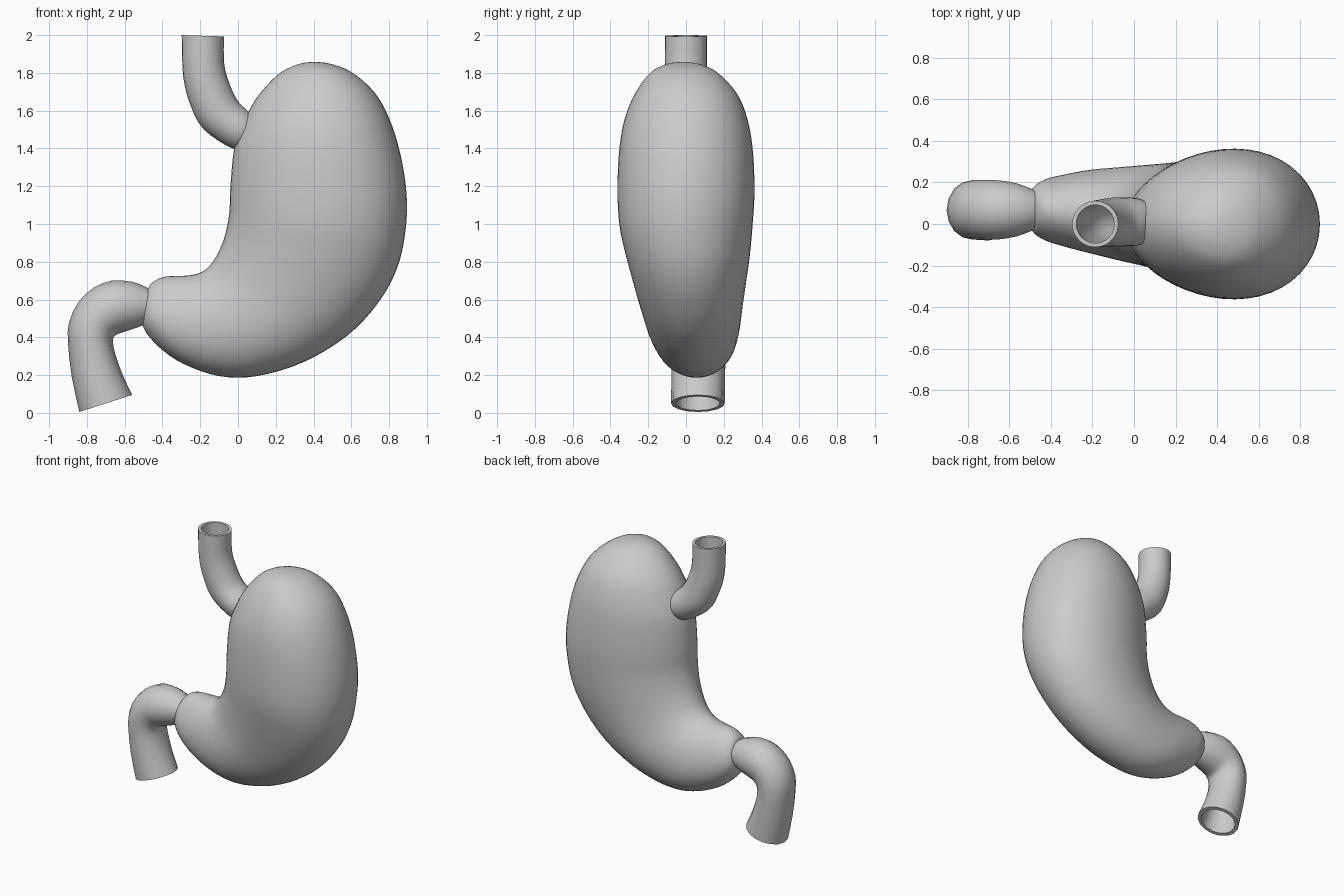
import bpy, bmesh, math
from mathutils import Vector


def smooth_path(rows, steps):
    """Catmull-Rom interpolation through section rows."""
    out = []
    for i in range(len(rows) - 1):
        p = [rows[max(i - 1, 0)], rows[i], rows[i + 1], rows[min(i + 2, len(rows) - 1)]]
        for s in range(steps):
            t = s / steps
            out.append([0.5 * (2 * b + (c - a) * t + (2 * a - 5 * b + 4 * c - d) * t * t
                        + (3 * b - a - 3 * c + d) * t ** 3) for a, b, c, d in zip(*p)])
    out.append(list(rows[-1]))
    return out


def loft(name, rows, segs, steps, egg=0.0, wall=0.0):
    """Rows: inner x,z, outer x,z, half depth, y centre. wall > 0 makes an open hollow tube."""
    rings = []
    for ax, az, bx, bz, hw, cy in smooth_path(rows, steps):
        a, b = Vector((ax, cy, az)), Vector((bx, cy, bz))
        mid, half = (a + b) / 2, (b - a) / 2
        ring = []
        for k in range(segs):
            t = 2 * math.pi * k / segs
            y = hw * math.sin(t) * (1 + egg * math.cos(t))
            ring.append(mid + half * math.cos(t) + Vector((0, y, 0)))
        rings.append((mid, ring))
    if wall:
        rings += [(m, [m + (p - m) * (1 - wall) for p in r]) for m, r in reversed(rings)]
    bm = bmesh.new()
    loops = [[bm.verts.new(p) for p in r] for _, r in rings]
    for r, q in zip(loops, loops[1:]):
        for k in range(segs):
            n = (k + 1) % segs
            bm.faces.new((r[k], r[n], q[n], q[k]))
    if wall:
        # join outer and inner skins at the hidden end
        for k in range(segs):
            n = (k + 1) % segs
            bm.faces.new((loops[-1][k], loops[-1][n], loops[0][n], loops[0][k]))
    else:
        bm.faces.new(loops[0])
        bm.faces.new(loops[-1])
    bmesh.ops.recalc_face_normals(bm, faces=bm.faces)
    me = bpy.data.meshes.new(name)
    bm.to_mesh(me)
    bm.free()
    ob = bpy.data.objects.new(name, me)
    bpy.context.collection.objects.link(ob)
    bpy.ops.object.select_all(action='DESELECT')
    ob.select_set(True)
    bpy.context.view_layer.objects.active = ob
    bpy.ops.object.shade_smooth_by_angle(angle=math.radians(50))
    return ob


# Stomach pouch, from the dome down to the narrow outlet
body = [
    (0.385, 1.858, 0.415, 1.858, 0.015, -0.015),
    (0.31, 1.843, 0.49, 1.848, 0.09, -0.015),
    (0.21, 1.79, 0.60, 1.805, 0.18, -0.01),
    (0.10, 1.67, 0.72, 1.70, 0.27, 0),
    (0.025, 1.53, 0.80, 1.56, 0.325, 0),
    (-0.02, 1.40, 0.86, 1.37, 0.352, 0),
    (-0.04, 1.20, 0.893, 1.15, 0.36, 0),
    (-0.047, 1.05, 0.885, 0.95, 0.35, 0),
    (-0.075, 0.92, 0.84, 0.76, 0.325, 0.01),
    (-0.12, 0.82, 0.74, 0.58, 0.295, 0.02),
    (-0.165, 0.765, 0.58, 0.41, 0.268, 0.03),
    (-0.21, 0.738, 0.35, 0.27, 0.245, 0.04),
    (-0.27, 0.727, 0.10, 0.195, 0.222, 0.05),
    (-0.33, 0.725, -0.10, 0.195, 0.20, 0.06),
    (-0.39, 0.72, -0.29, 0.26, 0.172, 0.065),
    (-0.44, 0.70, -0.42, 0.35, 0.145, 0.068),
    (-0.475, 0.66, -0.50, 0.45, 0.10, 0.068),
    (-0.485, 0.58, -0.495, 0.53, 0.025, 0.068),
]
loft("stomach_body", body, 48, 4, egg=0.12)

# Upper inlet tube
inlet = [
    (0.05, 1.41, 0.06, 1.59, 0.10, 0.01),
    (-0.03, 1.40, 0.045, 1.605, 0.115, 0.01),
    (-0.18, 1.50, 0.00, 1.65, 0.118, 0.01),
    (-0.25, 1.625, -0.04, 1.73, 0.115, 0.005),
    (-0.29, 1.78, -0.072, 1.84, 0.112, 0),
    (-0.298, 2.00, -0.075, 1.993, 0.112, 0),
]
loft("inlet_tube", inlet, 24, 4, wall=0.18)

# Lower outlet tube with its downward bend
outlet = [
    (-0.43, 0.51, -0.43, 0.63, 0.08, 0.068),
    (-0.495, 0.467, -0.485, 0.665, 0.10, 0.068),
    (-0.57, 0.44, -0.56, 0.694, 0.128, 0.068),
    (-0.63, 0.42, -0.67, 0.70, 0.142, 0.068),
    (-0.655, 0.405, -0.765, 0.662, 0.143, 0.068),
    (-0.662, 0.385, -0.845, 0.587, 0.143, 0.068),
    (-0.66, 0.36, -0.895, 0.478, 0.143, 0.068),
    (-0.648, 0.305, -0.90, 0.37, 0.142, 0.068),
    (-0.61, 0.20, -0.88, 0.19, 0.142, 0.065),
    (-0.56, 0.095, -0.84, 0.005, 0.142, 0.063),
]
loft("outlet_tube", outlet, 16, 2, wall=0.18)
